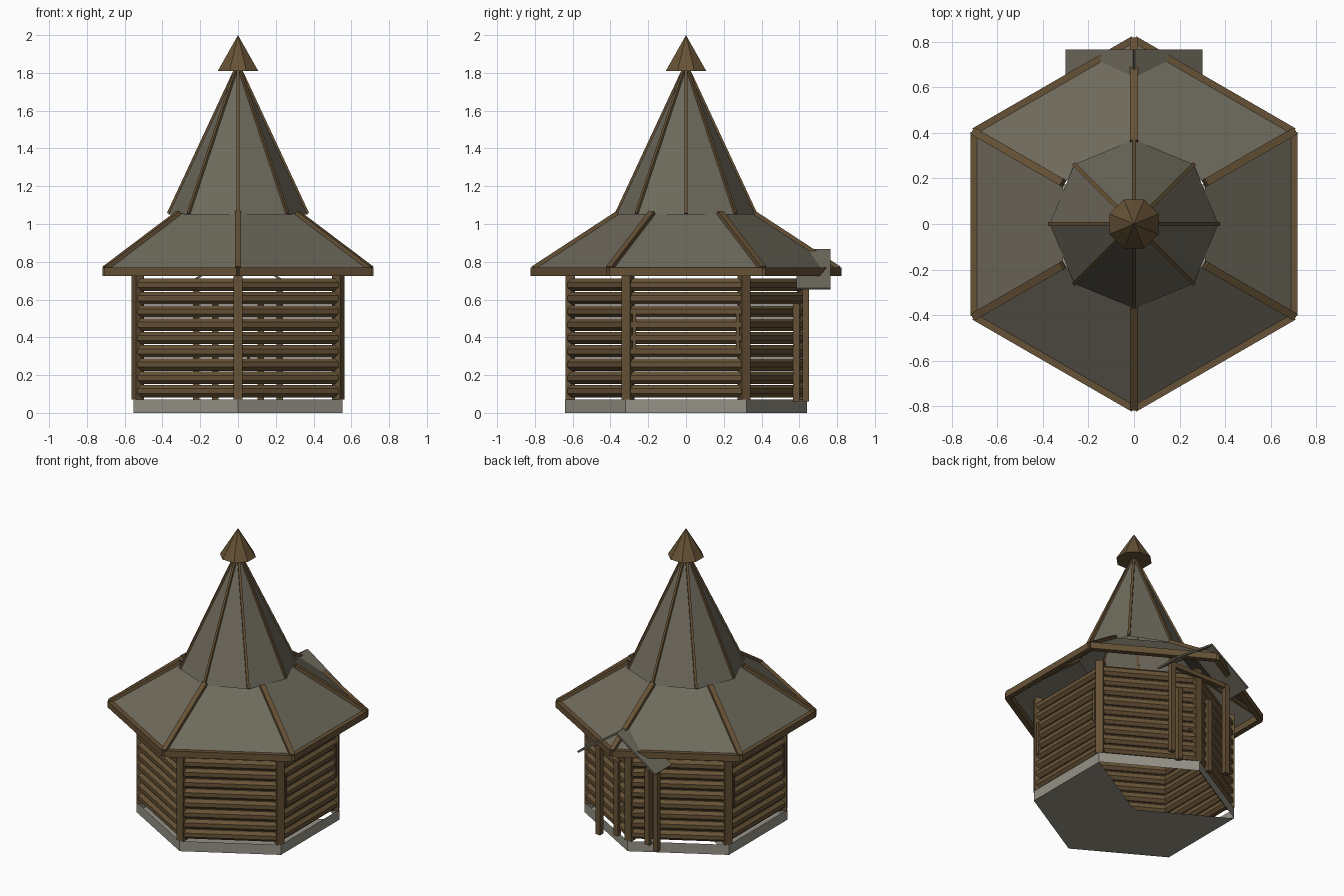
import bpy, bmesh, math
from mathutils import Vector, Matrix

if "Cube" in bpy.data.objects:
    bpy.data.objects.remove(bpy.data.objects["Cube"])


def material(name, rgb):
    m = bpy.data.materials.new(name)
    m.diffuse_color = (*rgb, 1)
    m.use_nodes = True
    m.node_tree.nodes["Principled BSDF"].inputs["Base Color"].default_value = m.diffuse_color
    return m


WOOD = material("brown wood", (0.135, 0.085, 0.037))
SHINGLE = material("grey brown roofing", (0.155, 0.142, 0.107))
STONE = material("light grey stone", (0.30, 0.29, 0.24))


def make(name, bm, mat):
    bmesh.ops.recalc_face_normals(bm, faces=bm.faces)
    me = bpy.data.meshes.new(name)
    bm.to_mesh(me)
    bm.free()
    me.materials.append(mat)
    ob = bpy.data.objects.new(name, me)
    bpy.context.collection.objects.link(ob)
    return ob


def frame(a, b):
    """Matrix at the middle of a-b, local z along it, local y as upright as possible."""
    d = (b - a).normalized()
    up = Vector((0, 1, 0)) if abs(d.z) > 0.99 else Vector((0, 0, 1))
    side = up.cross(d).normalized()
    top = d.cross(side)
    m = Matrix((side, top, d)).transposed().to_4x4()
    m.translation = (a + b) / 2
    return m


def beam(bm, a, b, w, h):
    a, b = Vector(a), Vector(b)
    bmesh.ops.create_cube(bm, size=1, matrix=frame(a, b) @ Matrix.Diagonal((w, h, (b - a).length, 1)))


def log(bm, a, b, r):
    a, b = Vector(a), Vector(b)
    bmesh.ops.create_cone(bm, cap_ends=True, segments=8, radius1=r, radius2=r, depth=(b - a).length,
                          matrix=frame(a, b) @ Matrix.Rotation(math.pi / 8, 4, 'Z'))


def polar(r, deg, z):
    t = math.radians(deg)
    return Vector((r * math.cos(t), r * math.sin(t), z))


HEX = [30 + 60 * i for i in range(6)]
OCT = [45 * i for i in range(8)]


def skirt(name, angles, r0, z0, r1, z1, mat):
    """Open ring of flat panels between two polygons."""
    bm = bmesh.new()
    n = len(angles)
    lo = [bm.verts.new(polar(r0, a, z0)) for a in angles]
    hi = [bm.verts.new(polar(r1, a, z1)) for a in angles]
    for i in range(n):
        j = (i + 1) % n
        bm.faces.new((lo[i], lo[j], hi[j], hi[i]))
    return make(name, bm, mat)


# stone plinth, with the floor open under the two entrance sides
skirt("plinth", HEX, 0.64, 0, 0.64, 0.07, STONE)
bm = bmesh.new()
bm.faces.new([bm.verts.new((0, 0, 0))] + [bm.verts.new(polar(0.64, a, 0)) for a in (150, 210, 270, 330, 390)])
floor = make("floor", bm, STONE)
floor.data.flip_normals() if floor.data.polygons[0].normal.z > 0 else None

# log walls
for k, a in enumerate(HEX):
    bm = bmesh.new()
    for i in range(9):
        z = 0.115 + 0.0703 * i
        log(bm, polar(0.605, a, z), polar(0.605, a + 60, z), 0.0355)
    make(f"log_wall_{k + 1}", bm, WOOD)

# corner posts
bm = bmesh.new()
for a in HEX:
    p = polar(0.613, a, 0)
    m = Matrix.Translation((p.x, p.y, 0.405)) @ Matrix.Rotation(math.radians(a), 4, 'Z')
    bmesh.ops.create_cube(bm, size=1, matrix=m @ Matrix.Diagonal((0.05, 0.05, 0.67, 1)))
make("corner_posts", bm, WOOD)

# upright battens on the left and right walls
bm = bmesh.new()
for sx in (-1, 1):
    for sy in (-1, 1):
        beam(bm, (sx * 0.553, sy * 0.275, 0.32), (sx * 0.553, sy * 0.275, 0.54), 0.02, 0.018)
make("side_battens", bm, WOOD)

# lower hexagonal roof
skirt("lower_roof", HEX, 0.815, 0.757, 0.36, 1.055, SHINGLE)
bm = bmesh.new()
for a in HEX:
    beam(bm, polar(0.808, a, 0.748), polar(0.808, a + 60, 0.748), 0.036, 0.044)
make("eave_beams", bm, WOOD)
bm = bmesh.new()
for a in HEX:
    beam(bm, polar(0.81, a, 0.762), polar(0.36, a, 1.056), 0.034, 0.03)
make("lower_ridge_beams", bm, WOOD)

# steep eight-sided upper roof
skirt("upper_roof", OCT, 0.37, 1.05, 0.006, 1.83, SHINGLE)
bm = bmesh.new()
for a in OCT:
    beam(bm, polar(0.369, a, 1.055), polar(0.01, a, 1.825), 0.016, 0.016)
make("upper_ridge_strips", bm, WOOD)

# pointed wooden cap
bm = bmesh.new()
bmesh.ops.create_cone(bm, cap_ends=True, segments=8, radius1=0.116, radius2=0, depth=0.19,
                      matrix=Matrix.Translation((0, 0, 1.905)) @ Matrix.Rotation(math.pi / 8, 4, 'Z'))
make("roof_cap", bm, WOOD)

# entrance canopy at the back
for s, side in ((-1, "left"), (1, "right")):
    bm = bmesh.new()
    beam(bm, (0, 0.675, 0.862), (s * 0.297, 0.675, 0.657), 0.18, 0.012)
    make(f"canopy_roof_{side}", bm, SHINGLE)
    bm = bmesh.new()
    beam(bm, (s * 0.22, 0.635, 0.06), (s * 0.22, 0.635, 0.705), 0.034, 0.034)
    make(f"canopy_post_{side}", bm, WOOD)
    bm = bmesh.new()
    beam(bm, (s * 0.12, 0.583, 0.06), (s * 0.12, 0.583, 0.58), 0.034, 0.034)
    make(f"door_post_{side}", bm, WOOD)
bm = bmesh.new()
beam(bm, (-0.22, 0.635, 0.69), (0.22, 0.635, 0.69), 0.03, 0.03)
make("canopy_beam", bm, WOOD)

# door knob
bm = bmesh.new()
bmesh.ops.create_icosphere(bm, subdivisions=1, radius=0.01, matrix=Matrix.Translation((0.055, 0.612, 0.29)))
make("door_knob", bm, STONE)
